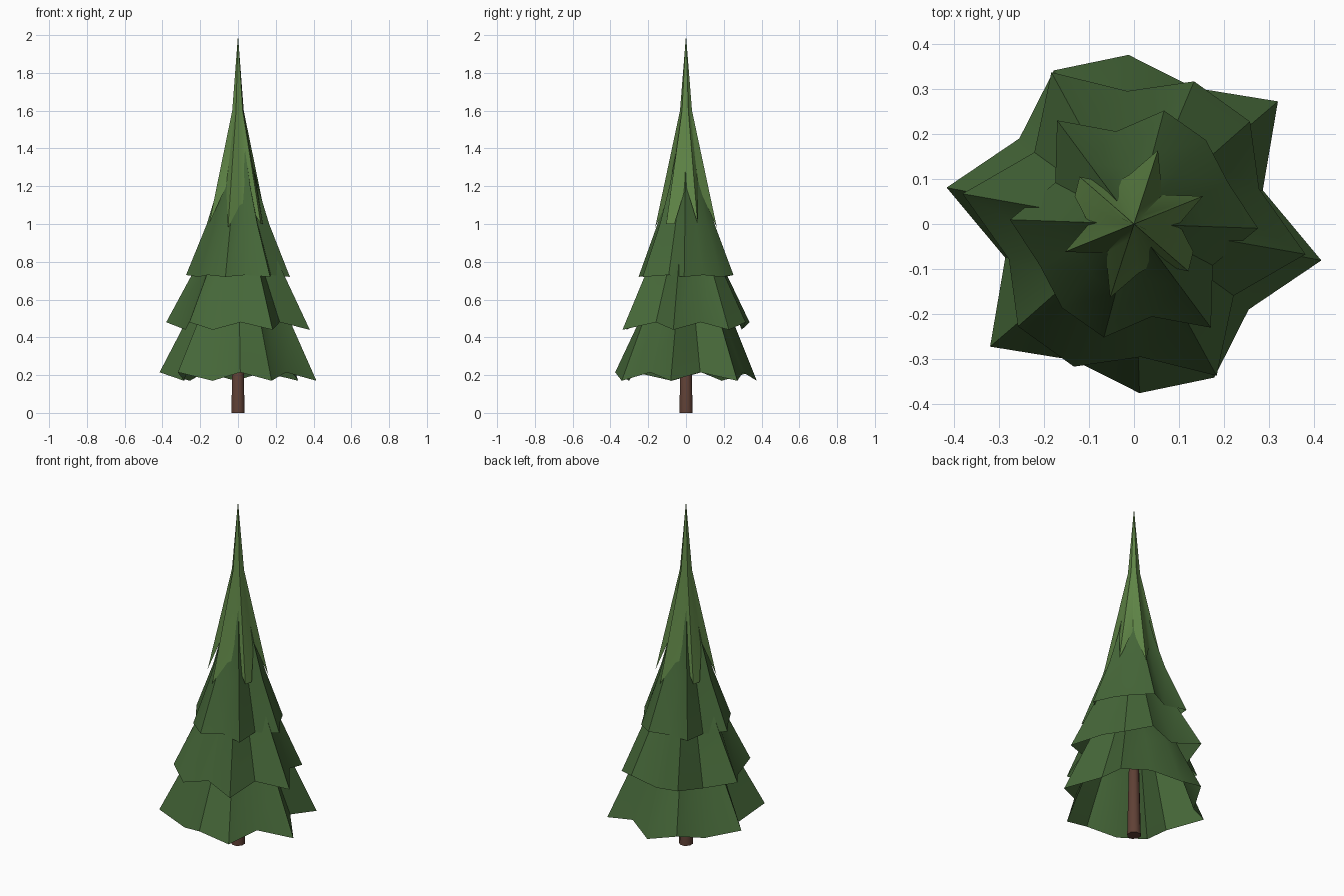
import bpy
import bmesh
from math import cos, sin, radians

cube = bpy.data.objects.get("Cube")
if cube:
    bpy.data.objects.remove(cube, do_unlink=True)


def material(name, color):
    mat = bpy.data.materials.new(name)
    mat.use_nodes = True
    mat.diffuse_color = (*color, 1)
    bsdf = mat.node_tree.nodes["Principled BSDF"]
    bsdf.inputs["Base Color"].default_value = (*color, 1)
    bsdf.inputs["Roughness"].default_value = 0.9
    return mat


dark_green = material("dark_green", (0.060, 0.135, 0.040))
light_green = material("light_green", (0.115, 0.235, 0.062))
bark = material("bark_brown", (0.115, 0.052, 0.036))


def loft(name, rings, mat, tip=None, base=False, angle=35):
    """Skin a stack of closed rings, optionally ending in a point."""
    bm = bmesh.new()
    loops = [[bm.verts.new(p) for p in ring] for ring in rings]
    n = len(loops[0])
    for low, high in zip(loops, loops[1:]):
        for i in range(n):
            j = (i + 1) % n
            bm.faces.new((low[i], low[j], high[j], high[i]))
    if tip is not None:
        point = bm.verts.new((0, 0, tip))
        for i in range(n):
            bm.faces.new((loops[-1][i], loops[-1][(i + 1) % n], point))
    if base:
        bm.faces.new(loops[0][::-1])
    mesh = bpy.data.meshes.new(name)
    bm.to_mesh(mesh)
    bm.free()
    mesh.materials.append(mat)
    obj = bpy.data.objects.new(name, mesh)
    bpy.context.collection.objects.link(obj)
    bpy.ops.object.select_all(action="DESELECT")
    obj.select_set(True)
    bpy.context.view_layer.objects.active = obj
    bpy.ops.object.shade_smooth_by_angle(angle=radians(angle))
    return obj


def polar(deg, r, z):
    return (r * cos(radians(deg)), r * sin(radians(deg)), z)


def skirt(name, start, radii, z_low, z_high, upper, tip):
    """Fourteen-point branch skirt; the radii repeat on the far half."""
    radii = radii * 2
    step = 360 / len(radii)
    rings = [[polar(start + i * step, r, z_high if i % 2 else z_low)
              for i, r in enumerate(radii)]]
    for scale, z in upper:
        rings.append([polar(start + i * step, r * scale, z)
                      for i, r in enumerate(radii)])
    return loft(name, rings, dark_green, tip)


# Branch skirts from the ground up
skirt("lower_branches", -11, [.423, .295, .419, .33, .375, .384, .317],
      .17, .215, [(.68, .47), (.25, .85)], .95)
skirt("middle_branches", -10, [.386, .288, .343, .343, .295, .383, .272],
      .44, .48, [(.63, .74), (.25, 1.05)], 1.15)
skirt("upper_branches", -2, [.275, .228, .245, .26, .209, .286, .197],
      .72, .73, [(.6, 1.0), (.38, 1.2), (.06, 1.58)], 1.62)

# Pale crown with a ragged hem and a thin spire
half = [(-108, .172, .98), (-85, .11, 1.1), (-62, .1, 1.12), (-41, .16, 1.0),
        (-25, .145, 1.0), (0, .1, 1.2), (22, .165, 1.0), (46, .09, 1.2)]
hem = half + [(a + 180, r, z) for a, r, z in half]
loft("crown", [[polar(a, r, z) for a, r, z in hem],
               [polar(a, .018 + .09 * r, 1.6) for a, r, z in hem]],
     light_green, 2.0)

# Trunk, tapering up into the branches
loft("trunk", [[polar(i * 45 + 22.5, r, z) for i in range(8)]
               for r, z in ((.038, 0), (.022, .7))], bark, .72, base=True, angle=50)
